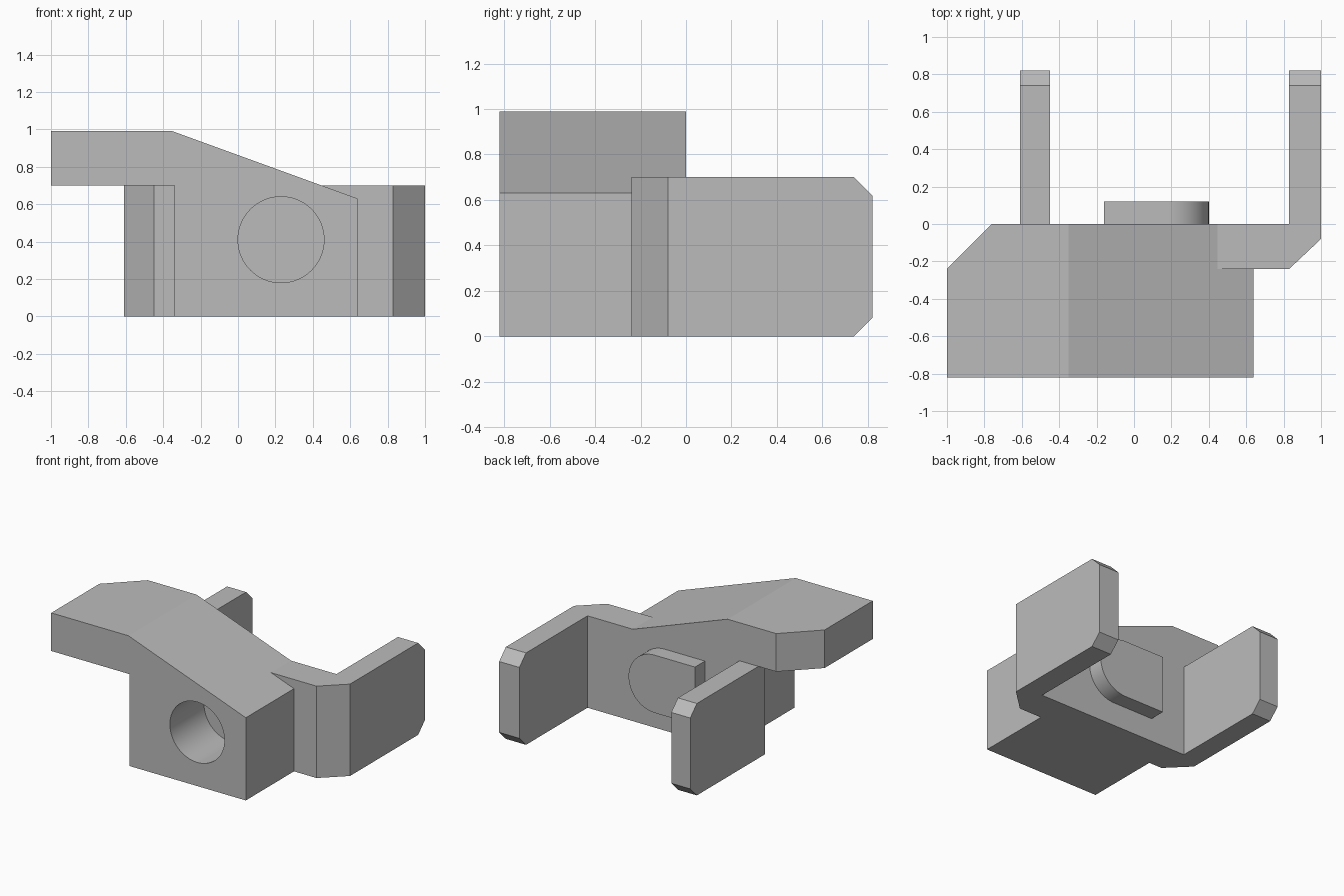
import bpy, bmesh, math
from mathutils import Vector

cube = bpy.data.objects.get("Cube")
if cube:
    bpy.data.objects.remove(cube, do_unlink=True)

grey = bpy.data.materials.new("plain_grey")
grey.use_nodes = True
colour = (0.5, 0.5, 0.5, 1)
grey.diffuse_color = colour
grey.node_tree.nodes["Principled BSDF"].inputs["Base Color"].default_value = colour


def prism(name, points, direction, chamfer=None, offset=0):
    """Extrude a closed outline, then chamfer the edges whose ends pass a test."""
    bm = bmesh.new()
    face = bm.faces.new([bm.verts.new(p) for p in points])
    new = bmesh.ops.extrude_face_region(bm, geom=[face], use_keep_orig=True)["geom"]
    bmesh.ops.translate(bm, vec=Vector(direction),
                        verts=[v for v in new if isinstance(v, bmesh.types.BMVert)])
    if chamfer:
        edges = [e for e in bm.edges if all(chamfer(v.co) for v in e.verts)
                 and abs((e.verts[0].co - e.verts[1].co).z + 0) < 0.5]
        bmesh.ops.bevel(bm, geom=edges, offset=offset, segments=1, affect='EDGES')
    bmesh.ops.recalc_face_normals(bm, faces=bm.faces)
    mesh = bpy.data.meshes.new(name)
    bm.to_mesh(mesh)
    bm.free()
    mesh.materials.append(grey)
    obj = bpy.data.objects.new(name, mesh)
    bpy.context.collection.objects.link(obj)
    return obj


def arc(cx, cz, r, start, end, y, steps):
    angles = [math.radians(start + (end - start) * i / steps) for i in range(steps + 1)]
    return [(cx + r * math.cos(a), y, cz + r * math.sin(a)) for a in angles]


def combine(target, other, operation):
    mod = target.modifiers.new(operation.lower(), 'BOOLEAN')
    mod.operation = operation
    mod.solver = 'EXACT'
    mod.object = other
    other.hide_render = True
    other.hide_set(True)
    bpy.context.view_layer.objects.active = target
    bpy.ops.object.modifier_apply(modifier=mod.name)
    bpy.data.objects.remove(other, do_unlink=True)


# Block with a sloping top, a side overhang and one clipped rear corner
side = [(-1, 0.99), (-0.35, 0.99), (0.64, 0.63), (0.64, 0),
        (-0.34, 0), (-0.34, 0.7), (-1, 0.7)]
body = prism("clip_body", [(x, -0.82, z) for x, z in side], (0, 0.82, 0),
             lambda c: c.x < -0.99 and c.y > -0.01, 0.24)

# U-shaped bracket with two rear arms and chamfered tips
plan = [(-0.45, -0.24), (0.83, -0.24), (1, -0.08), (1, 0.82), (0.83, 0.82),
        (0.83, 0), (-0.45, 0), (-0.45, 0.82), (-0.61, 0.82), (-0.61, -0.08)]
bracket = prism("bracket", [(x, y, 0) for x, y in plan], (0, 0, 0.7),
                lambda c: c.y > 0.81, 0.08)

# Raised tongue between the arms, round at one end
tongue = prism("tongue", [(-0.16, -0.05, 0.18)] + arc(0.18, 0.4, 0.22, -90, 90, -0.05, 32)
               + [(-0.16, -0.05, 0.62)], (0, 0.17, 0))

# Blind round hole in the front
hole = prism("hole_cutter", arc(0.23, 0.41, 0.23, 0, 354.375, -0.9, 63), (0, 0.49, 0))

combine(body, bracket, 'UNION')
combine(body, tongue, 'UNION')
combine(body, hole, 'DIFFERENCE')

# Smooth the round walls, keep all real corners sharp
bpy.ops.object.select_all(action='DESELECT')
body.select_set(True)
bpy.context.view_layer.objects.active = body
bpy.ops.object.shade_smooth_by_angle(angle=math.radians(15))
